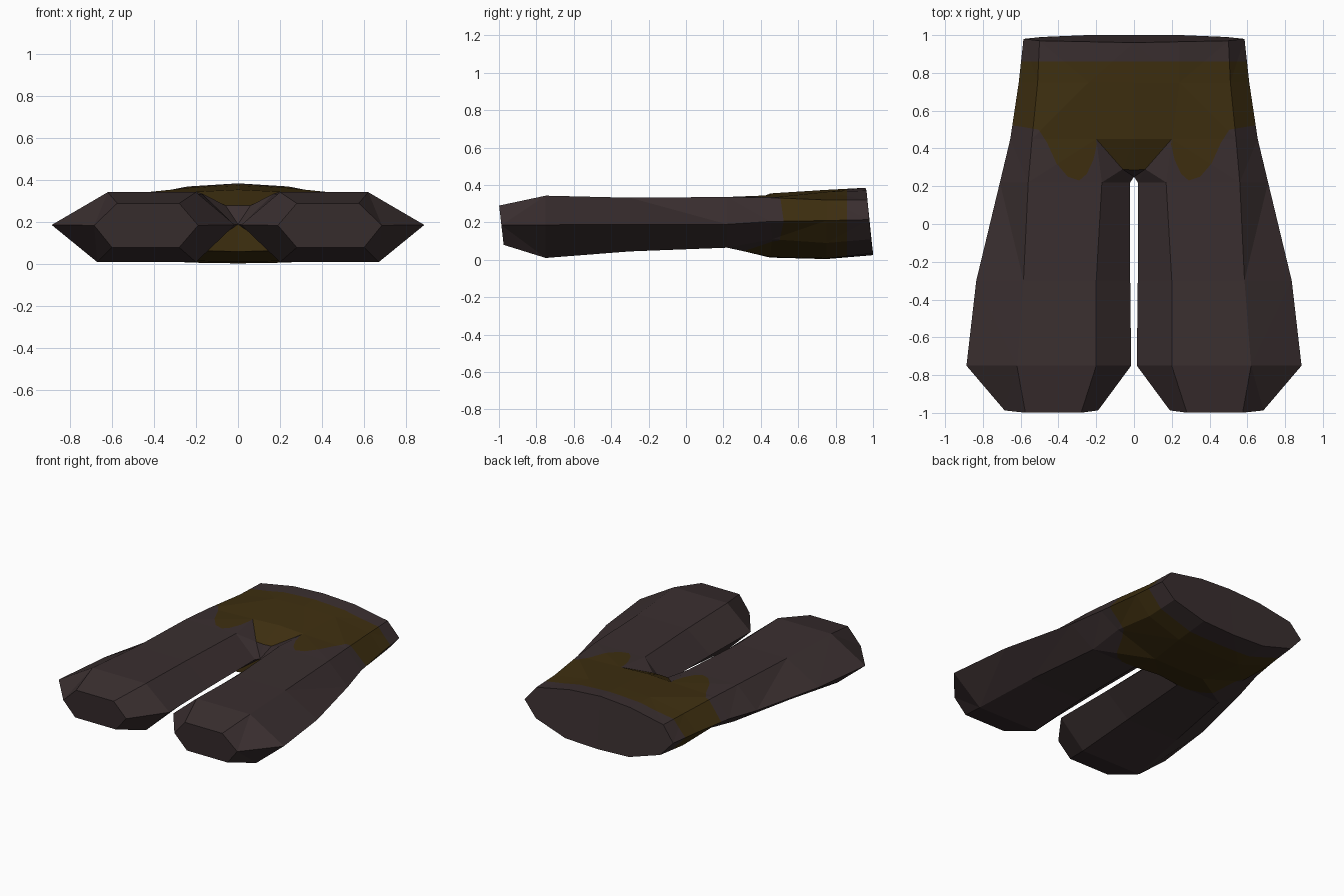
import bpy, bmesh
from mathutils import Vector

if "Cube" in bpy.data.objects:
    bpy.data.objects.remove(bpy.data.objects["Cube"])


def material(name, rgb):
    m = bpy.data.materials.new(name)
    m.diffuse_color = (*rgb, 1)
    m.use_nodes = True
    m.node_tree.nodes["Principled BSDF"].inputs["Base Color"].default_value = m.diffuse_color
    return m


CLOTH, PATCH = 0, 1

# Hip rings, half section from bottom centre round the side to top centre
waist = [(0, 1, .025), (.25, 1, .035), (.49, .99, .11), (.585, .98, .215),
         (.5, .97, .32), (.24, .965, .37), (0, .96, .385)]
hip = [(0, .75, .004), (.25, .75, .008), (.5, .75, .09), (.61, .75, .21),
       (.51, .75, .32), (.24, .75, .363), (0, .75, .374)]
seat = [(0, .45, .012), (.2, .45, .015), (.52, .46, .11), (.655, .45, .205),
        (.54, .45, .332), (.2, .45, .345), (0, .45, .355)]


def leg_ring(y, tilt, bi, bo, o, to, ti, i, zb, zm, zt):
    """Six-sided leg section: bottom in/out, outer, top out/in, inner."""
    return [(bi, y + tilt, zb), (bo, y + tilt, zb), (o, y, zm),
            (to, y - tilt, zt), (ti, y - tilt, zt), (i, y, zm)]


legs = [leg_ring(.22, 0, .18, .53, .71, .56, .17, .02, .065, .19, .336),
        leg_ring(-.3, 0, .2, .61, .835, .585, .2, .02, .045, .19, .332),
        leg_ring(-.75, 0, .2, .67, .887, .62, .2, .015, .01, .187, .343),
        leg_ring(-.987, .012, .28, .6, .685, .575, .28, .19, .08, .185, .29)]

bm = bmesh.new()


def build_half(s):
    def face(mat, *pts):
        f = bm.faces.new([bm.verts.new((s * p[0], p[1], p[2])) for p in pts])
        f.material_index = mat

    # Hips and closed waist
    face(CLOTH, *waist)
    for a, b in ((waist, hip), (hip, seat)):
        for k in range(6):
            face(PATCH, a[k], a[k + 1], b[k + 1], b[k])
    # Hips into thigh
    top = legs[0]
    for k in range(4):
        face(PATCH, seat[k + 1], seat[k + 2], top[k + 1], top[k])
    # Crotch gusset
    c, under = (0, .25, .19), (0, .25, .06)
    n, mid = (.06, .29, .28), (0, .285, .28)
    face(PATCH, seat[0], seat[1], top[0], under)
    face(PATCH, under, top[0], c)
    face(PATCH, seat[6], seat[5], n, mid)
    for tri in ((top[0], top[5], c), (mid, n, c), (seat[5], top[4], n),
                (top[4], top[5], n), (n, top[5], c)):
        face(CLOTH, *tri)
    # Legs and closed hems
    for a, b in zip(legs, legs[1:]):
        for k in range(6):
            j = (k + 1) % 6
            face(CLOTH if k > 3 else PATCH, a[k], a[j], b[j], b[k])
    face(CLOTH, *legs[-1])


build_half(1)
build_half(-1)
bmesh.ops.remove_doubles(bm, verts=bm.verts[:], dist=.0005)
bmesh.ops.recalc_face_normals(bm, faces=bm.faces[:])
bmesh.ops.triangulate(bm, faces=[f for f in bm.faces if f.material_index == PATCH])

# Cut the scalloped patch outline into the hips, then colour inside it
outline = [(.19, .45), (.215, .34), (.25, .265), (.29, .23), (.35, .25),
           (.41, .32), (.46, .43), (.505, .5), (.72, .535)]
BAND = .86


def cut(p, normal):
    faces = [f for f in bm.faces if f.material_index == PATCH]
    geom = list({e for f in faces for e in f.edges}
                | {v for f in faces for v in f.verts}) + faces
    bmesh.ops.bisect_plane(bm, geom=geom, dist=1e-5, plane_co=p, plane_no=normal)


cut((0, BAND, 0), (0, 1, 0))
for s in (1, -1):
    for (x0, y0), (x1, y1) in zip(outline, outline[1:]):
        cut((s * x0, y0, 0), Vector((s * (y0 - y1), x1 - x0, 0)).normalized())


def lower_limit(x, z):
    if x < outline[0][0] or (z < .19 and x < .29):
        return .215
    for (x0, y0), (x1, y1) in zip(outline, outline[1:]):
        if x <= x1:
            return y0 + (y1 - y0) * (x - x0) / (x1 - x0)
    return outline[-1][1]


for f in bm.faces:
    if f.material_index == PATCH:
        m = f.calc_center_median()
        if not lower_limit(abs(m.x), m.z) < m.y < BAND:
            f.material_index = CLOTH

mesh = bpy.data.meshes.new("trousers")
bm.to_mesh(mesh)
bm.free()
mesh.materials.append(material("dark grey cloth", (.042, .028, .029)))
mesh.materials.append(material("dark olive patch", (.048, .028, .005)))
bpy.context.collection.objects.link(bpy.data.objects.new("trousers", mesh))
